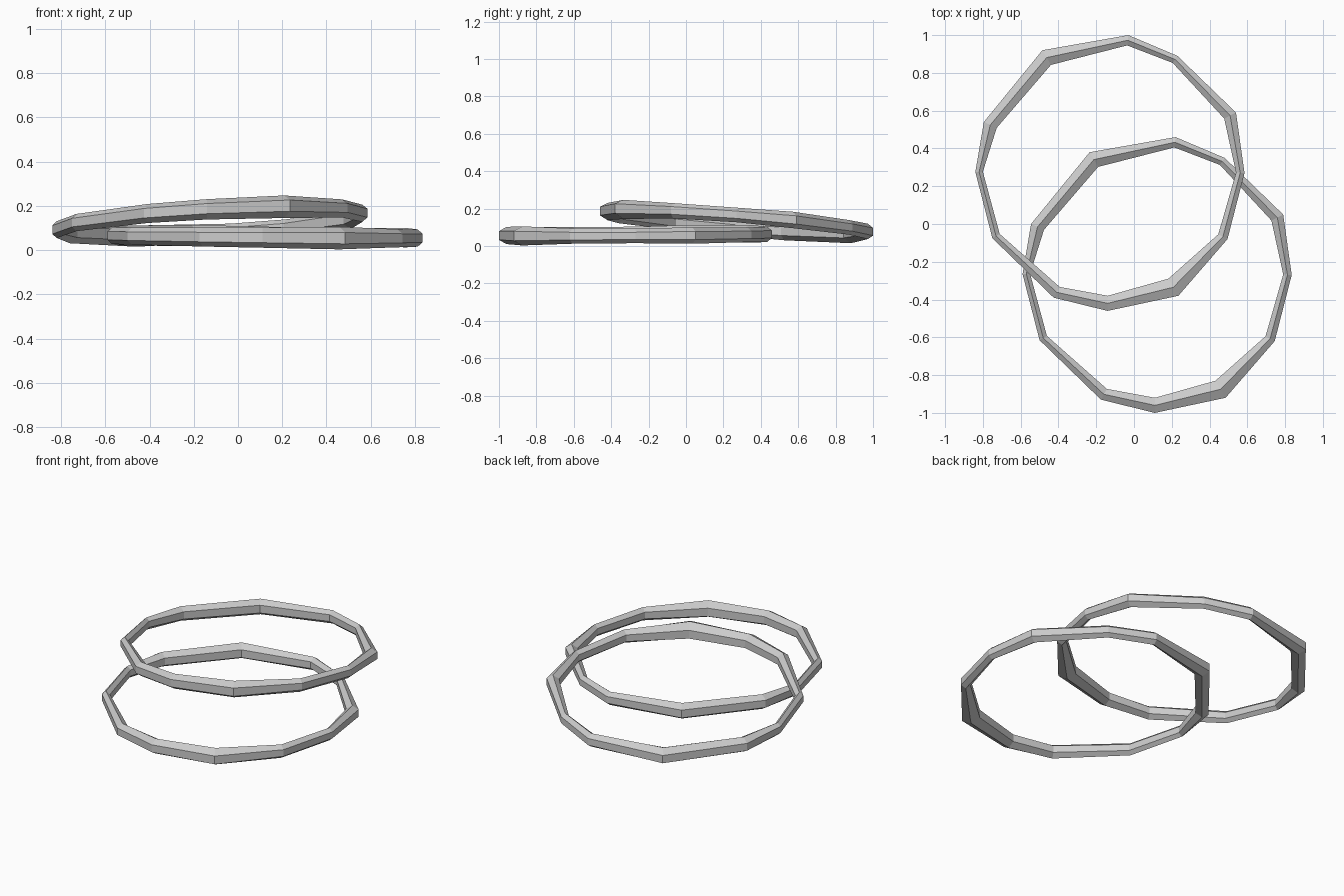
import bpy, bmesh
from mathutils import Vector

if "Cube" in bpy.data.objects:
    bpy.data.objects.remove(bpy.data.objects["Cube"])

# Hand-hewn ring outline: outer corner (x, y) relative to ring centre, band width
CORNERS = [
    (0.095, 0.73, 0.055), (-0.36, 0.65, 0.09), (-0.67, 0.27, 0.075),
    (-0.715, 0.005, 0.04), (-0.625, -0.345, 0.045), (-0.30, -0.66, 0.065),
    (-0.015, -0.73, 0.08), (0.36, -0.65, 0.105), (0.62, -0.35, 0.055),
    (0.71, 0.00, 0.045), (0.665, 0.32, 0.07), (0.355, 0.62, 0.045),
]
# Six-sided section with ridges at top and bottom (fractions of width, height)
SECTION = [(0, .5), (.5, .25), (.5, -.25), (0, -.5), (-.5, -.25), (-.5, .25)]


def make_ring(name, centre, slope_x, slope_y):
    bm = bmesh.new()
    n, k = len(CORNERS), len(SECTION)
    loops = []
    for i, (x, y, w) in enumerate(CORNERS):
        a, b = Vector(CORNERS[i - 1][:2]), Vector(CORNERS[(i + 1) % n][:2])
        p = Vector((x, y))
        t = ((p - a).normalized() + (b - p).normalized()).normalized()
        out = Vector((t.y, -t.x))
        mid = p - out * w / 2
        h = 0.06 + 0.4 * w
        loop = []
        for u, v in SECTION:
            q = mid + out * u * w
            z = centre[2] + slope_x * q.x + slope_y * q.y + v * h
            loop.append(bm.verts.new((centre[0] + q.x, centre[1] + q.y, z)))
        loops.append(loop)
    # Bridge neighbouring sections around the ring
    for i in range(n):
        for j in range(k):
            bm.faces.new((loops[i][j], loops[i][(j + 1) % k],
                          loops[(i + 1) % n][(j + 1) % k], loops[(i + 1) % n][j]))
    bmesh.ops.recalc_face_normals(bm, faces=bm.faces)
    mesh = bpy.data.meshes.new(name)
    bm.to_mesh(mesh)
    bm.free()
    bpy.context.collection.objects.link(bpy.data.objects.new(name, mesh))


# Tilted ring resting on the flat ring
make_ring("upper_ring", (-0.125, 0.27, 0.13), 0.053, -0.08)
make_ring("lower_ring", (0.125, -0.27, 0.06), -0.008, 0.005)
